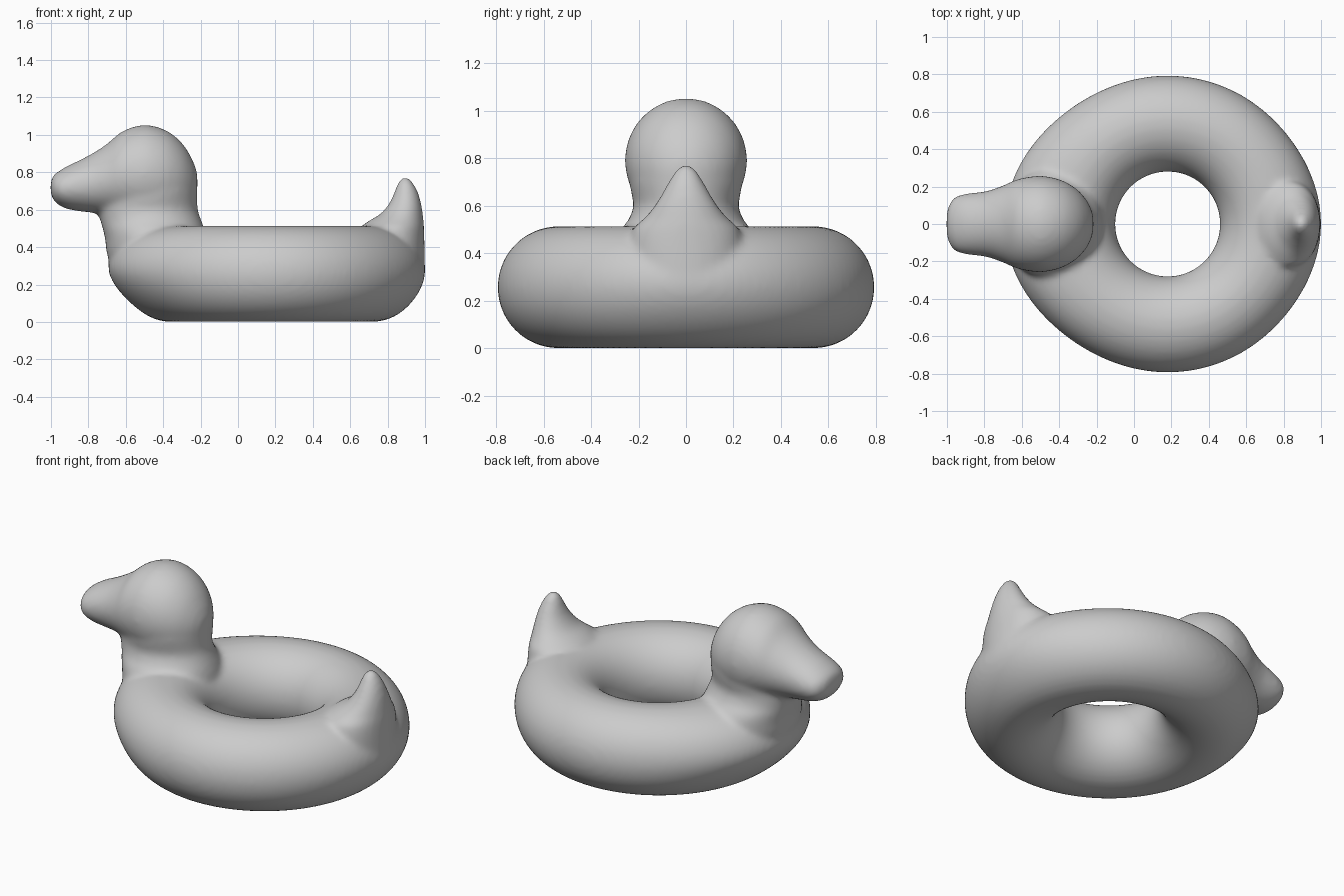
import bpy, bmesh, math
from mathutils import Vector

if "Cube" in bpy.data.objects:
    bpy.data.objects.remove(bpy.data.objects["Cube"])

SIDES = 40
CENTRE_X, HOLE, TUBE = 0.18, 0.28, 0.257


def smoothstep(a, b, v):
    t = max(0.0, min(1.0, (v - a) / (b - a)))
    return t * t * (3 - 2 * t)


def spline(rows, steps=5):
    """Catmull-Rom interpolation through rows of numbers."""
    pts = [Vector(r) for r in rows]
    out = []
    for i in range(len(pts) - 1):
        p0, p1, p2 = pts[max(i - 1, 0)], pts[i], pts[i + 1]
        p3 = pts[min(i + 2, len(pts) - 1)]
        for k in range(steps):
            t = k / steps
            out.append(0.5 * (2 * p1 + (p2 - p0) * t + (2 * p0 - 5 * p1 + 4 * p2 - p3) * t ** 2
                              + (3 * p1 - p0 - 3 * p2 + p3) * t ** 3))
    return out + [pts[-1]]


def bridge(bm, loops, closed):
    """Skin a list of vertex loops with quads, capping open ends."""
    count = len(loops)
    for i in range(count if closed else count - 1):
        a, b = loops[i], loops[(i + 1) % count]
        n = len(a)
        for j in range(n):
            bm.faces.new((a[j], a[(j + 1) % n], b[(j + 1) % n], b[j]))
    if not closed:
        bm.faces.new(loops[0])
        bm.faces.new(loops[-1])


def loft(bm, rows, along):
    """Elliptical sections (position, low, high, half width) along x or z."""
    loops = []
    for pos, low, high, width in spline(rows):
        mid, half = (low + high) / 2, (high - low) / 2
        loop = []
        for j in range(SIDES):
            a = math.tau * j / SIDES
            u, y = mid + half * math.cos(a), max(width, 0.005) * math.sin(a)
            loop.append(bm.verts.new((pos, y, u) if along == "x" else (u, y, pos)))
        loops.append(loop)
    bridge(bm, loops, False)


bm = bmesh.new()

# Swim ring, with the outer wall swelling towards the breast and tail
loops = []
for i in range(96):
    t = math.tau * i / 96
    breast = max(0.0, -math.cos(t)) ** 4 * 0.085
    rump = max(0.0, math.cos(t)) ** 8 * 0.03
    loop = []
    for j in range(SIDES):
        a = math.tau * j / SIDES
        z = TUBE * (1 + math.sin(a))
        r = HOLE + TUBE * (1 + math.cos(a))
        r += (breast + rump) * smoothstep(0.03, 0.32, z) * smoothstep(-0.3, 0.9, math.cos(a))
        loop.append(bm.verts.new((CENTRE_X + r * math.cos(t), r * math.sin(t), z)))
    loops.append(loop)
bridge(bm, loops, True)

# Neck, flaring into the ring
loft(bm, [(0.24, -0.66, -0.16, 0.26), (0.36, -0.70, -0.16, 0.30), (0.44, -0.71, -0.165, 0.30),
          (0.50, -0.724, -0.18, 0.275), (0.54, -0.735, -0.195, 0.243), (0.60, -0.75, -0.215, 0.222),
          (0.66, -0.74, -0.217, 0.232), (0.72, -0.70, -0.218, 0.235), (0.78, -0.66, -0.24, 0.21)], "z")

# Head and bill
loft(bm, [(-1.002, 0.69, 0.745, 0.05), (-0.99, 0.658, 0.78, 0.10), (-0.96, 0.625, 0.805, 0.143),
          (-0.91, 0.603, 0.835, 0.16), (-0.85, 0.592, 0.863, 0.168), (-0.78, 0.584, 0.90, 0.178),
          (-0.70, 0.575, 0.952, 0.206), (-0.62, 0.555, 1.018, 0.24), (-0.52, 0.53, 1.052, 0.257),
          (-0.44, 0.53, 1.045, 0.25), (-0.36, 0.545, 1.01, 0.222), (-0.29, 0.58, 0.945, 0.172),
          (-0.24, 0.635, 0.86, 0.105), (-0.217, 0.70, 0.79, 0.04)], "x")

# Upturned tail
loft(bm, [(0.28, 0.72, 1.0, 0.22), (0.42, 0.70, 0.997, 0.23), (0.50, 0.66, 0.995, 0.225),
          (0.54, 0.70, 0.992, 0.185), (0.58, 0.765, 0.988, 0.148), (0.64, 0.812, 0.978, 0.108),
          (0.70, 0.838, 0.96, 0.074), (0.75, 0.858, 0.932, 0.044), (0.772, 0.878, 0.908, 0.018)], "z")

bmesh.ops.recalc_face_normals(bm, faces=bm.faces)
mesh = bpy.data.meshes.new("duck_ring")
bm.to_mesh(mesh)
bm.free()
duck = bpy.data.objects.new("duck_ring", mesh)
bpy.context.collection.objects.link(duck)

# One plain grey skin
grey = bpy.data.materials.new("plain grey")
grey.use_nodes = True
colour = (0.6, 0.6, 0.6, 1)
grey.diffuse_color = colour
grey.node_tree.nodes["Principled BSDF"].inputs["Base Color"].default_value = colour
mesh.materials.append(grey)

# Fuse the parts into one soft inflated skin
fuse = duck.modifiers.new("fuse", "REMESH")
fuse.mode = "VOXEL"
fuse.voxel_size = 0.016
fuse.use_smooth_shade = True
soften = duck.modifiers.new("soften", "SMOOTH")
soften.factor = 0.5
soften.iterations = 10
